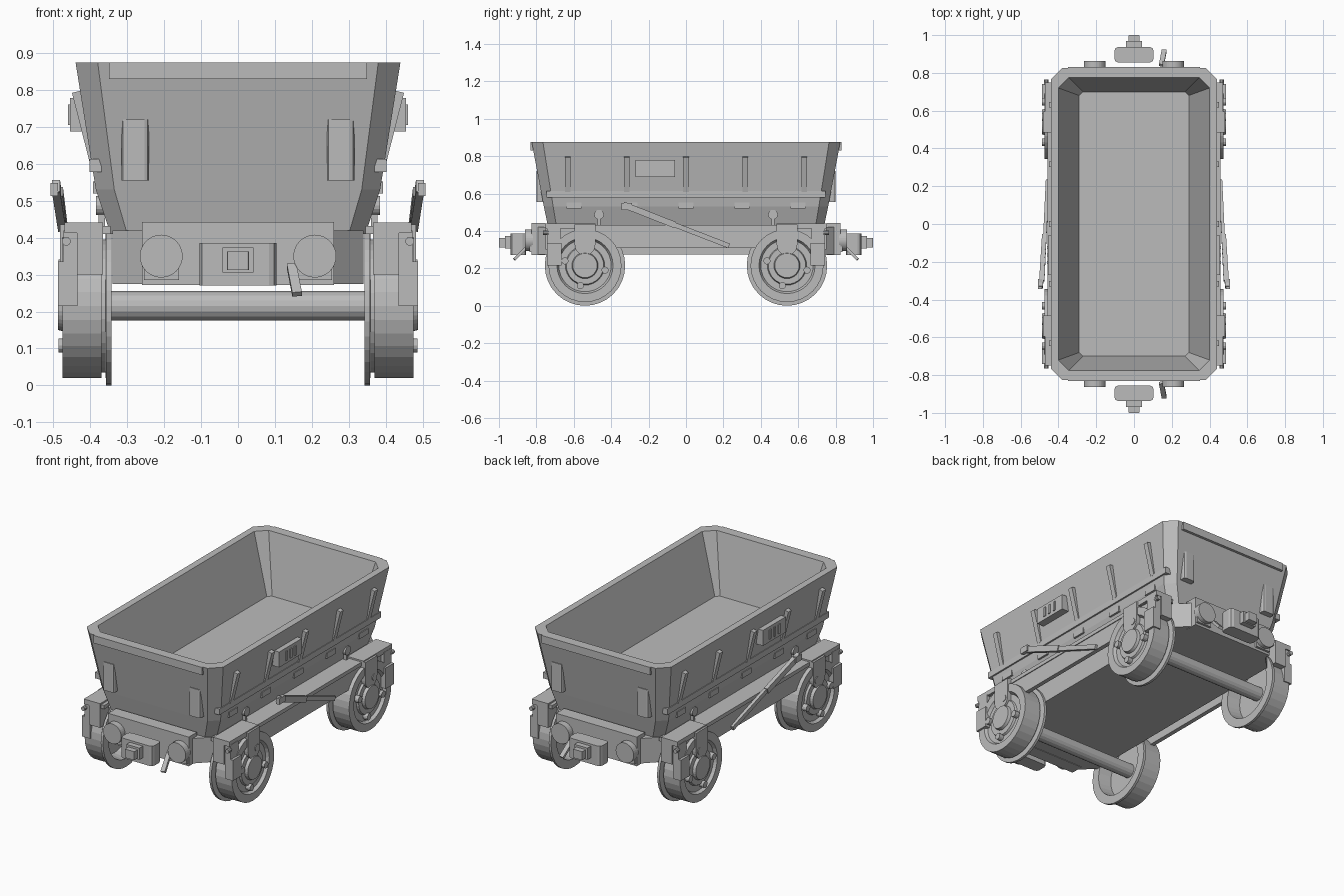
import bpy, bmesh, math
from mathutils import Vector, Matrix

cube = bpy.data.objects.get("Cube")
if cube:
    bpy.data.objects.remove(cube, do_unlink=True)

grey = bpy.data.materials.new("plain_grey")
grey.use_nodes = True
colour = (0.5, 0.5, 0.5, 1)
grey.diffuse_color = colour
grey.node_tree.nodes["Principled BSDF"].inputs["Base Color"].default_value = colour


def finish(name, bm, mirror=""):
    """Turn a bmesh into an object, mirrored across the named axes."""
    bmesh.ops.recalc_face_normals(bm, faces=bm.faces)
    mesh = bpy.data.meshes.new(name)
    bm.to_mesh(mesh)
    bm.free()
    mesh.materials.append(grey)
    obj = bpy.data.objects.new(name, mesh)
    bpy.context.collection.objects.link(obj)
    if mirror:
        mod = obj.modifiers.new("Mirror", "MIRROR")
        mod.use_axis = ("x" in mirror, "y" in mirror, False)
        mod.use_mirror_merge = False
    return obj


def add_box(bm, x, y, z):
    """Box from (low, high) ranges."""
    size = [r[1] - r[0] for r in (x, y, z)]
    mid = [(r[0] + r[1]) / 2 for r in (x, y, z)]
    m = Matrix.Translation(mid) @ Matrix.Diagonal((*size, 1))
    bmesh.ops.create_cube(bm, size=1, matrix=m)


def box(name, x, y, z, mirror="", chamfer=0):
    """Box whose upright edges can be chamfered."""
    bm = bmesh.new()
    add_box(bm, x, y, z)
    if chamfer:
        upright = [e for e in bm.edges
                   if abs(e.verts[0].co.z - e.verts[1].co.z) > 0.001]
        bmesh.ops.bevel(bm, geom=upright, offset=chamfer, segments=2,
                        profile=0.5, affect="EDGES")
    return finish(name, bm, mirror)


def bar(name, p, q, wide, thick, mirror, side=(1, 0, 0)):
    """Rectangular bar from p to q; thick is measured towards side."""
    p, q = Vector(p), Vector(q)
    d = (q - p).normalized()
    n = Vector(side)
    n = (n - d * n.dot(d)).normalized()
    w = d.cross(n)
    m = Matrix((n, w, d)).transposed().to_4x4()
    m.translation = (p + q) / 2
    bm = bmesh.new()
    scale = Matrix.Diagonal((thick, wide, (q - p).length, 1))
    bmesh.ops.create_cube(bm, size=1, matrix=m @ scale)
    return finish(name, bm, mirror)


def add_cyl(bm, centre, radius, depth, axis, sides=24):
    rot = Matrix.Rotation(math.pi / 2, 4, "Y" if axis == "x" else "X")
    bmesh.ops.create_cone(bm, cap_ends=True, segments=sides, radius1=radius,
                          radius2=radius, depth=depth,
                          matrix=Matrix.Translation(centre) @ rot)


def octagon(bm, hx, hy, cut, z):
    """Chamfered rectangle ring."""
    pts = []
    for sx, sy in ((1, 1), (-1, 1), (-1, -1), (1, -1)):
        pair = [(sx * hx, sy * (hy - cut)), (sx * (hx - cut), sy * hy)]
        pts += pair if sx * sy > 0 else pair[::-1]
    return [bm.verts.new((x, y, z)) for x, y in pts]


def loft(name, levels):
    bm = bmesh.new()
    rings = [octagon(bm, *lv) for lv in levels]
    for a, b in zip(rings, rings[1:]):
        for i in range(8):
            j = (i + 1) % 8
            bm.faces.new((a[i], a[j], b[j], b[i]))
    bm.faces.new(rings[0])
    bm.faces.new(rings[-1])
    return finish(name, bm)


# Hopper: outer shell, rim, inner walls and floor
loft("hopper", [
    (0.345, 0.735, 0.045, 0.41), (0.385, 0.76, 0.05, 0.53),
    (0.44, 0.825, 0.06, 0.875), (0.40, 0.775, 0.055, 0.875),
    (0.29, 0.70, 0.02, 0.54)])
box("end_lip", (-0.35, 0.35), (0.80, 0.832), (0.83, 0.875), "y")
box("side_rail", (0.37, 0.402), (-0.745, 0.745), (0.578, 0.613), "x")

# Tapering side ribs and the small blocks under the rail
for i in range(-2, 3):
    bar("side_rib", (0.391, i * 0.316, 0.61), (0.438, i * 0.316, 0.795), 0.03, 0.024, "x")
    box("rail_block", (0.36, 0.393), (i * 0.3 - 0.04, i * 0.3 + 0.04), (0.52, 0.552), "x")

# Side placard with three slats
box("placard", (0.41, 0.455), (-0.27, -0.06), (0.688, 0.778), "x")
for y in (-0.205, -0.165, -0.125):
    box("placard_slat", (0.45, 0.46), (y - 0.008, y + 0.008), (0.705, 0.76), "x")

# Upright plates on the end walls
box("end_plate", (0.241, 0.315), (0.745, 0.80), (0.555, 0.72), "xy", 0.012)

# Underframe
loft("underframe", [(0.34, 0.80, 0.09, 0.275), (0.34, 0.80, 0.09, 0.42)])
box("end_beam", (-0.26, 0.26), (0.75, 0.825), (0.272, 0.442), "y")
box("solebar_top", (0.345, 0.458), (-0.74, 0.74), (0.41, 0.432), "x")
box("solebar_web", (0.428, 0.453), (-0.70, 0.70), (0.31, 0.42), "x")

# Corner brackets at the solebar ends
box("corner_plate", (0.365, 0.47), (0.485, 0.75), (0.412, 0.441), "xy")
box("corner_block", (0.365, 0.436), (0.675, 0.75), (0.30, 0.42), "xy")
box("corner_side", (0.43, 0.472), (0.67, 0.742), (0.32, 0.42), "xy")
box("corner_hanger", (0.435, 0.487), (0.665, 0.742), (0.215, 0.336), "xy")
bm = bmesh.new()
add_cyl(bm, (0.465, 0.75, 0.39), 0.012, 0.03, "y", 10)
finish("corner_knob", bm, "xy")

# Axle hangers with rounded lower end
bm = bmesh.new()
add_box(bm, (0.45, 0.482), (0.485, 0.595), (0.325, 0.435))
add_cyl(bm, (0.466, 0.54, 0.325), 0.055, 0.032, "x")
finish("axle_hanger", bm, "xy")

# Round catches between hopper and solebar
bm = bmesh.new()
add_cyl(bm, (0.37, 0.465, 0.487), 0.026, 0.03, "x", 16)
add_box(bm, (0.36, 0.378), (0.458, 0.472), (0.42, 0.47))
finish("catch", bm, "xy")

# Brake lever on each side
bar("brake_lever", (0.483, -0.30, 0.525), (0.458, 0.23, 0.32), 0.026, 0.018, "x")
bar("brake_handle", (0.493, -0.335, 0.54), (0.476, -0.06, 0.432), 0.034, 0.022, "x")
box("handle_grip", (0.487, 0.508), (-0.345, -0.29), (0.513, 0.548), "x")

# Wheels: lathed profile (x, radius) of a hollow flanged rim, web and hub
WHEEL_Y, WHEEL_Z = 0.54, 0.215
profile = [(0.42, 0), (0.42, 0.155), (0.342, 0.165), (0.342, 0.215),
           (0.357, 0.215), (0.359, 0.18), (0.37, 0.18), (0.37, 0.195),
           (0.475, 0.195), (0.475, 0.15), (0.458, 0.14), (0.458, 0.105),
           (0.47, 0.10), (0.47, 0.07), (0.487, 0.065), (0.487, 0)]
bm = bmesh.new()
verts = [bm.verts.new((x, WHEEL_Y, WHEEL_Z + r)) for x, r in profile]
edges = [bm.edges.new(pair) for pair in zip(verts, verts[1:])]
bmesh.ops.spin(bm, geom=verts + edges, cent=(0, WHEEL_Y, WHEEL_Z), axis=(1, 0, 0),
               angle=2 * math.pi, steps=32)
bmesh.ops.remove_doubles(bm, verts=bm.verts, dist=0.0005)
finish("wheel", bm, "xy")

# Wheel bolts, at the same turn on every wheel
bm = bmesh.new()
for y in (-WHEEL_Y, WHEEL_Y):
    for k in range(4):
        a = math.radians(77 + 90 * k)
        spot = (0.47, y + 0.11 * math.cos(a), WHEEL_Z + 0.11 * math.sin(a))
        add_cyl(bm, spot, 0.019, 0.032, "x", 12)
finish("wheel_bolts", bm, "x")

bm = bmesh.new()
add_cyl(bm, (0, WHEEL_Y, WHEEL_Z), 0.04, 0.85, "x", 16)
finish("axle", bm, "y")

# Buffers on low bases
box("buffer_base", (0.16, 0.255), (0.80, 0.838), (0.286, 0.35), "xy")
bm = bmesh.new()
add_cyl(bm, (0.208, 0.84, 0.35), 0.058, 0.044, "y", 32)
finish("buffer", bm, "xy")

# Coupler, stepping down towards its tip
box("coupler_box", (-0.104, 0.104), (0.855, 0.937), (0.27, 0.386), "y", 0.02)
box("coupler_head", (-0.042, 0.042), (0.93, 0.968), (0.306, 0.374), "y")
box("coupler_tip", (-0.03, 0.03), (0.96, 1.0), (0.312, 0.362), "y", 0.005)
bar("coupler_handle", (0.145, 0.84, 0.325), (0.16, 0.918, 0.247), 0.026, 0.016, "y", (0, 1, 1))
